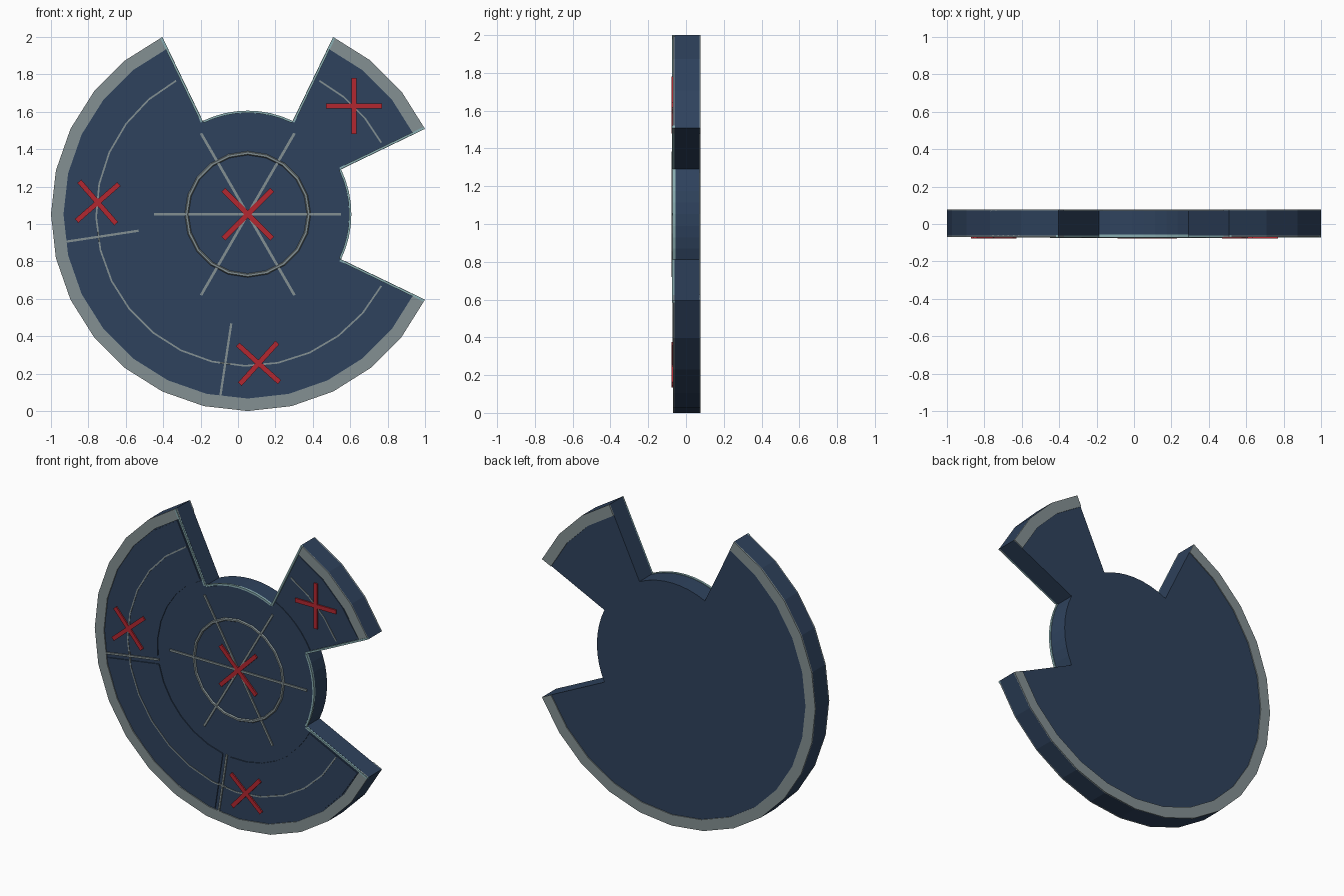
import bpy, bmesh
from math import sin, cos, asin, radians, pi
from mathutils import Vector, Matrix

if "Cube" in bpy.data.objects:
    bpy.data.objects.remove(bpy.data.objects["Cube"])

R = 1.052                 # outer radius
CX, CZ = 0.052, 1.052     # disc centre
STEP = 360 / 28           # outer edge has 28 sides


def material(name, rgb):
    m = bpy.data.materials.new(name)
    m.diffuse_color = (*rgb, 1)
    m.use_nodes = True
    m.node_tree.nodes["Principled BSDF"].inputs["Base Color"].default_value = m.diffuse_color
    return m


NAVY = material("navy", (0.028, 0.055, 0.11))
GREY = material("rim_grey", (0.23, 0.28, 0.29))
TEAL = material("edge_teal", (0.25, 0.42, 0.44))
RED = material("marker_red", (0.45, 0.02, 0.03))


def finish(name, bm, mat):
    bmesh.ops.recalc_face_normals(bm, faces=bm.faces)
    me = bpy.data.meshes.new(name)
    bm.to_mesh(me)
    bm.free()
    ob = bpy.data.objects.new(name, me)
    bpy.context.collection.objects.link(ob)
    me.materials.append(mat)
    return ob


def polar(r, deg, y=0):
    a = radians(deg)
    return Vector((CX + r * cos(a), y, CZ + r * sin(a)))


def arc(r, a0, a1, n, inset=0):
    """Arc points; inset pulls both ends in by a constant width."""
    d = asin(inset / r) * 180 / pi
    a0, a1 = a0 + d, a1 - d
    return [(r, a0 + (a1 - a0) * i / n) for i in range(n + 1)]


def slab(name, outline, y0, y1, mat):
    bm = bmesh.new()
    face = bm.faces.new([bm.verts.new(polar(r, a, y0)) for r, a in outline])
    ext = bmesh.ops.extrude_face_region(bm, geom=[face])
    for v in ext["geom"]:
        if isinstance(v, bmesh.types.BMVert):
            v.co.y = y1
    return finish(name, bm, mat)


def sector(name, r0, r1, a0, a1, n, y0, y1, mat, inset=0):
    outline = arc(r0, a0, a1, n, inset) + arc(r1, a0, a1, n, inset)[::-1]
    return slab(name, outline, y0, y1, mat)


def bar(name, centre, size, deg, mat):
    bm = bmesh.new()
    bmesh.ops.create_cube(bm, size=1, matrix=Matrix.Translation(centre)
                          @ Matrix.Rotation(-radians(deg), 4, 'Y')
                          @ Matrix.Diagonal((*size, 1)))
    return finish(name, bm, mat)


# wing extents, in steps of the 28-sided circle, and the two notches
big, small = (9 * STEP, 26 * STEP), (2 * STEP, 5 * STEP)
notches = [(5 * STEP, 9 * STEP), (-2 * STEP, 2 * STEP)]
HUB = 0.55

# main body: one profile with two notches
outline = (arc(R, *small, 3) + arc(HUB, *notches[0], 8)
           + arc(R, *big, 17) + arc(HUB, *notches[1], 8))
slab("body", outline, -0.062, 0.071, NAVY)

# outer rims on the front and back
for label, (a0, a1), n in (("long", big, 17), ("short", small, 3)):
    sector(label + "_front_rim", 0.985, R, a0, a1, n, -0.069, -0.06, GREY)
    sector(label + "_back_rim", 0.98, R, a0, a1, n, 0.068, 0.077, GREY)
    sector(label + "_guide_line", 0.806, 0.815, a0, a1, n, -0.071, -0.06, GREY, 0.035)

# front panels: three on the long wing, one on the short wing
third = (big[1] - big[0]) / 3
for i in range(3):
    sector("panel_%d" % (i + 1), 0.595, 0.978, big[0] + i * third,
           big[0] + (i + 1) * third, 6, -0.068, -0.06, NAVY, 0.028)
sector("panel_4", 0.595, 0.978, *small, 3, -0.068, -0.06, NAVY, 0.028)

# thin strips between the long wing's panels
for i in (1, 2):
    a = big[0] + i * third
    bar("panel_divider_%d" % i, polar(0.785, a, -0.065), (0.39, 0.009, 0.012), a, GREY)

# raised strips along the notch walls and the exposed hub edge
for k, (a0, a1) in enumerate(notches):
    sector("hub_edge_%d" % k, HUB - 0.008, HUB + 0.004, a0, a1, 8, -0.071, -0.056, TEAL)
    for s, a in ((-1, a0), (1, a1)):
        p = polar((HUB + R) / 2, a, -0.066)
        p += 0.007 * s * Vector((-sin(radians(a)), 0, cos(radians(a))))
        bar("notch_edge", p, (R - HUB, 0.014, 0.012), a, TEAL)

# hub face, filling out to the inner panel edges except in the notches
hub = (arc(HUB - 0.01, *notches[0], 8) + arc(0.587, *big, 34, 0.015)
       + arc(HUB - 0.01, *notches[1], 8) + arc(0.587, *small, 6, 0.015))
slab("hub_face", hub, -0.067, -0.06, NAVY)

# hub spokes
for a in (0, 60, 120):
    bar("hub_spoke", Vector((CX, -0.067, CZ)), (1.0, 0.014, 0.014), a, GREY)

# hub ring
bpy.ops.mesh.primitive_torus_add(major_radius=0.327, minor_radius=0.011,
                                 major_segments=20, minor_segments=6,
                                 location=(CX, -0.066, CZ), rotation=(pi / 2, 0, 0))
bpy.context.object.name = "hub_ring"
bpy.context.object.data.materials.append(GREY)

# red cross markers: x, z, tilt, length
for x, z, tilt, length in ((CX, CZ, 45, 0.37), (0.62, 1.63, 0, 0.3),
                           (-0.75, 1.115, 41, 0.3), (0.11, 0.255, 48, 0.3)):
    for extra in (0, 90):
        bar("marker_bar", Vector((x, -0.069, z)), (length, 0.016, 0.027), tilt + extra, RED)
